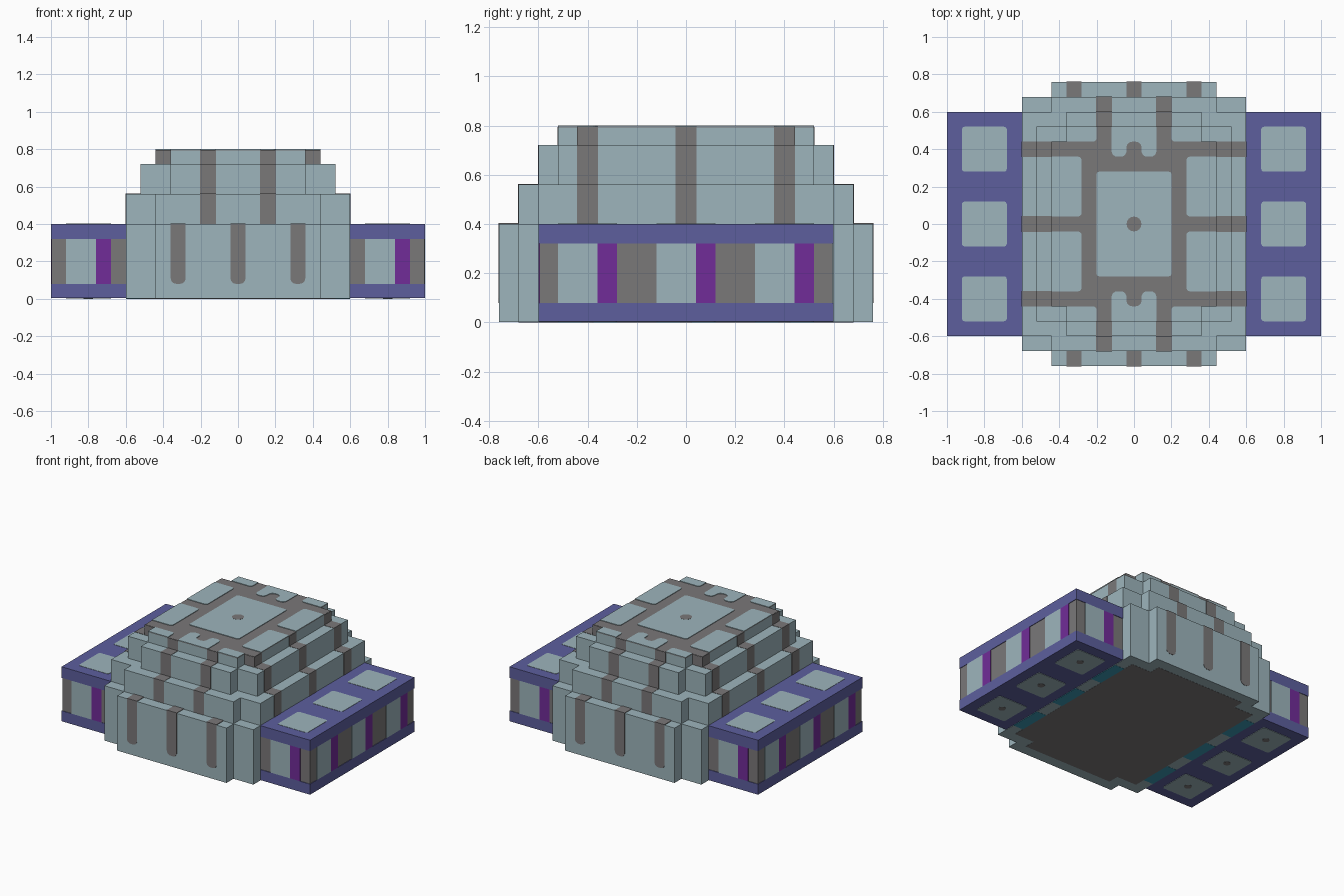
import bpy, bmesh, math

cube = bpy.data.objects.get("Cube")
if cube:
    bpy.data.objects.remove(cube, do_unlink=True)


def material(name, rgb):
    lin = [((c / 255 + 0.055) / 1.055) ** 2.4 for c in rgb]
    m = bpy.data.materials.new(name)
    m.use_nodes = True
    m.diffuse_color = (*lin, 1)
    m.node_tree.nodes["Principled BSDF"].inputs["Base Color"].default_value = (*lin, 1)
    return m


PALE = material("pale blue grey", (157, 181, 188))
GREY = material("warm grey", (122, 120, 121))
BLUE = material("slate blue", (93, 95, 158))
PURPLE = material("purple", (113, 44, 153))
TEAL = material("teal", (58, 152, 180))
E = 0.004  # thickness of painted plates


def prism(name, outline, z0, z1, mat, corner=0, rounded=None, upright=False):
    """Extrude an outline along z, or along y when upright; optionally round corners."""
    bm = bmesh.new()
    verts = [bm.verts.new((a, b, 0)) for a, b in outline]
    bm.faces.new(verts)
    if corner:
        chosen = verts if rounded is None else [verts[i] for i in rounded]
        bmesh.ops.bevel(bm, geom=chosen, offset=corner, segments=4,
                        profile=0.5, affect='VERTICES')
    face = bm.faces[:]
    new = bmesh.ops.extrude_face_region(bm, geom=face)["geom"]
    top = [v for v in new if isinstance(v, bmesh.types.BMVert)]
    for v in bm.verts:
        v.co.z = z0
    for v in top:
        v.co.z = z1
    if upright:
        for v in bm.verts:
            v.co = (v.co.x, v.co.z, v.co.y)
    bmesh.ops.recalc_face_normals(bm, faces=bm.faces[:])
    mesh = bpy.data.meshes.new(name)
    bm.to_mesh(mesh)
    bm.free()
    mesh.materials.append(mat)
    ob = bpy.data.objects.new(name, mesh)
    bpy.context.collection.objects.link(ob)
    return ob


def box(name, x0, x1, y0, y1, z0, z1, mat, turn=1, corner=0):
    """Box, turned half way round the z axis when turn is -1."""
    pts = [(x0, y0), (x1, y0), (x1, y1), (x0, y1)]
    return prism(name, [(x * turn, y * turn) for x, y in pts], z0, z1, mat, corner)


def disc(name, x, y, r, z0, z1):
    ring = [math.tau * i / 16 for i in range(16)]
    prism(name, [(x + r * math.cos(a), y + r * math.sin(a)) for a in ring], z0, z1, GREY)


def cross(xo, yi, xi, yo):
    """Rectangle with notched corners: wide part xo by yi, long part xi by yo."""
    q = [(xo, yi), (xi, yi), (xi, yo)]
    half = q + [(-x, y) for x, y in reversed(q)]
    return half + [(-x, -y) for x, y in half]


# Stepped body, bottom to top
TIERS = [
    ("base_tier", 0.60, 0.68, 0.44, 0.76, E, 0.40),
    ("lower_tier", 0.60, 0.60, 0.44, 0.68, 0.40, 0.56),
    ("middle_tier", 0.52, 0.52, 0.36, 0.60, 0.56, 0.72),
    ("top_tier", 0.44, 0.44, 0.36, 0.52, 0.72, 0.80 - 2 * E),
]
for name, xo, yi, xi, yo, z0, z1 in TIERS:
    prism(name, cross(xo, yi, xi, yo), z0, z1, PALE)

# Grey bands running over the upper steps
W = 0.04 + E / 2
for name, xo, yi, xi, yo, z0, z1 in TIERS[1:]:
    for c in (-0.16, 0.16):
        box(name + "_long_band", c - W, c + W, -yo - E / 2, yo + E / 2, z0, z1 + E / 2, GREY)
    for c in (-0.4, 0, 0.4):
        box(name + "_cross_band", -xo - E / 2, xo + E / 2, c - W, c + W, z0, z1 + E / 2, GREY)

# Round-ended bands on the front and back of the base
for c in (-0.32, 0, 0.32):
    shape = [(c - 0.04, 0.08), (c + 0.04, 0.08), (c + 0.04, 0.4 + E), (c - 0.04, 0.4 + E)]
    prism("base_band", shape, -0.76 - E / 2, 0.76 + E / 2, GREY, 0.03, (0, 1), True)

# Roof: grey sheet carrying pale panels
prism("roof_sheet", cross(0.44, 0.44, 0.36, 0.52), 0.80 - 2 * E, 0.80 - E, GREY)
box("roof_centre_panel", -0.2, 0.2, -0.28, 0.28, 0.80 - E, 0.80, PALE, corner=0.015)
disc("roof_centre_dot", 0, 0, 0.04, 0.80 - E, 0.801)
for t in (1, -1):
    for lo, hi in ((0.04, 0.36), (-0.36, -0.04)):
        pts = [(0.28, lo), (0.44, lo), (0.44, hi), (0.28, hi)]
        prism("roof_side_panel", [(x * t, y * t) for x, y in pts],
              0.80 - E, 0.80, PALE, 0.02, (0, 3))
    for m in (1, -1):
        pts = [(0.2, 0.44), (0.36, 0.44), (0.36, 0.52), (0.2, 0.52)]
        prism("roof_corner_panel", [(x * m, y * t) for x, y in pts],
              0.80 - E, 0.80, PALE, 0.02, (0,))
    half = [(0.12, 0.52), (0.12, 0.36), (0.04, 0.36), (0.04, 0.44)]
    pts = half + [(-x, y) for x, y in reversed(half)]
    prism("roof_notched_panel", [(x, y * t) for x, y in pts],
          0.80 - E, 0.80, PALE, 0.03, range(1, 7))

# Underside of the body
prism("floor_plate", cross(0.52, 0.60, 0.36, 0.68), 0, E, GREY)
prism("floor_rim", cross(0.60, 0.68, 0.44, 0.76), 0.001, E, PALE)

# Side pods, the second being the first turned half way round
CELLS = (-0.4, 0, 0.4)
for t, side in ((1, "left"), (-1, "right")):
    n = side + "_pod_"
    box(n + "lower_slab", 0.6, 1, -0.6, 0.6, E, 0.08, BLUE, t)
    box(n + "core", 0.6, 1 - E, -0.6 + E, 0.6 - E, 0.08, 0.32, GREY, t)
    box(n + "upper_slab", 0.6, 1, -0.6, 0.6, 0.32, 0.40, BLUE, t)
    for y in CELLS:
        box(n + "top_panel", 0.68, 0.92, y - 0.12, y + 0.12, 0.39, 0.40 + E / 2, PALE, t, 0.015)
        box(n + "bottom_panel", 0.68, 0.92, y - 0.12, y + 0.12, 0.001, 0.01, PALE, t, 0.015)
        disc(n + "bottom_dot", 0.8 * t, y * t, 0.025, 0, 0.01)
        box(n + "side_window", 1 - 2 * E, 1, y - 0.12, y + 0.04, 0.08, 0.32, PALE, t)
        box(n + "side_stripe", 1 - 2 * E, 1, y + 0.04, y + 0.12, 0.08, 0.32, PURPLE, t)
        box(n + "floor_strip", 0.52, 0.6, y - 0.12, y + 0.12, 0, E, TEAL, t)
    front, back = (-0.6, -0.6 + 2 * E), (0.6 - 2 * E, 0.6)
    box(n + "front_window", 0.68, 0.84, *front, 0.08, 0.32, PALE, t)
    box(n + "front_stripe", 0.84, 0.92, *front, 0.08, 0.32, PURPLE, t)
    box(n + "back_window", 0.76, 0.92, *back, 0.08, 0.32, PALE, t)
    box(n + "back_stripe", 0.68, 0.76, *back, 0.08, 0.32, PURPLE, t)
